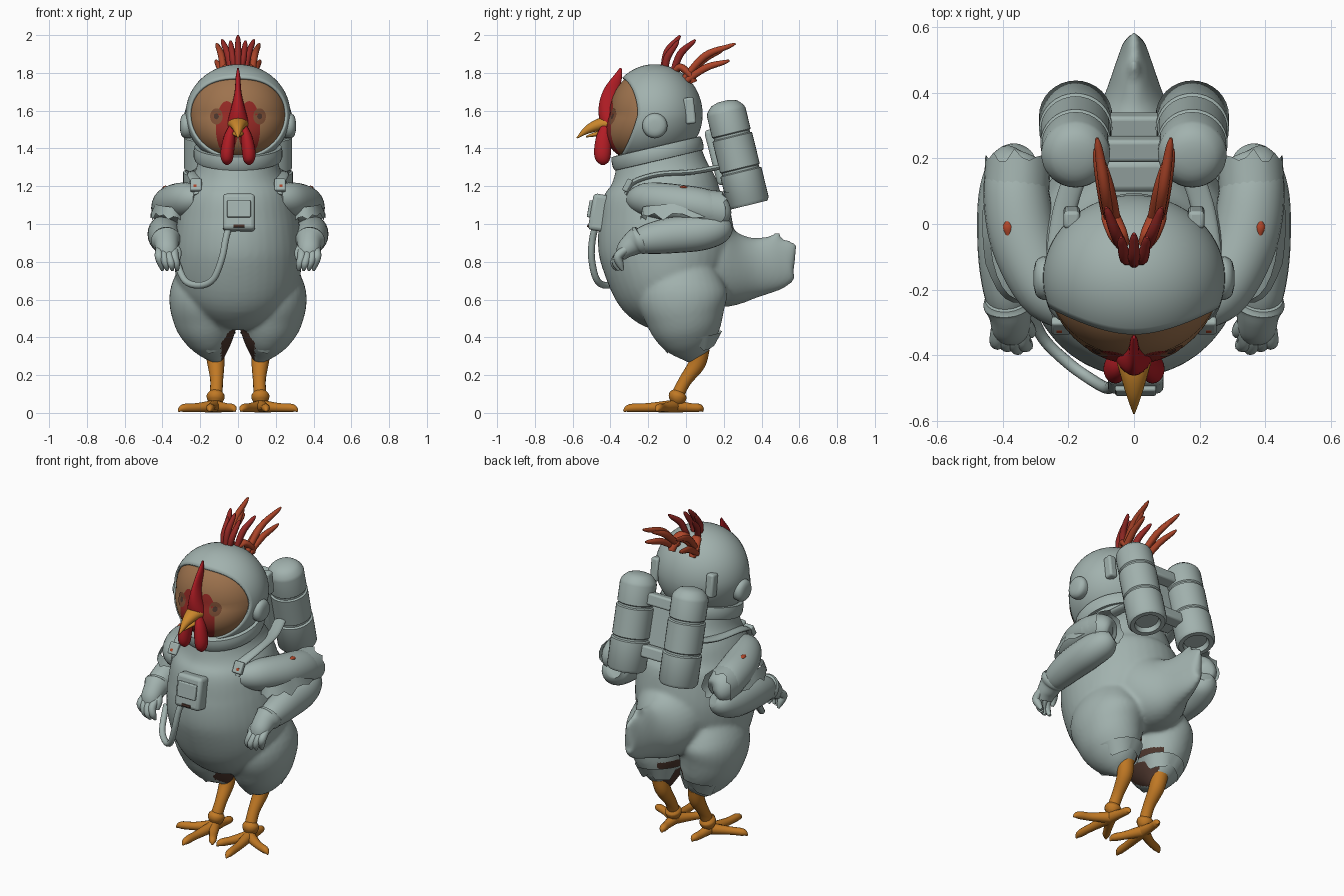
import bpy, bmesh, math, random
from mathutils import Vector, Matrix

if "Cube" in bpy.data.objects:
    bpy.data.objects.remove(bpy.data.objects["Cube"])

random.seed(4)
X, Y = Vector((1, 0, 0)), Vector((0, 1, 0))


def mat(name, r, g, b):
    m = bpy.data.materials.new(name)
    m.diffuse_color = (r, g, b, 1)
    m.use_nodes = True
    m.node_tree.nodes["Principled BSDF"].inputs["Base Color"].default_value = m.diffuse_color
    return m


SUIT = mat("suit grey", .36, .445, .425)
VISOR = mat("visor brown", .34, .17, .075)
RED = mat("comb red", .44, .012, .018)
FACE = mat("face red", .30, .022, .018)
ORANGE = mat("leg orange", .53, .19, .018)
BEAK = mat("beak orange", .60, .245, .025)
RUST = mat("feather rust", .42, .06, .022)
DARK = mat("lining brown", .07, .035, .025)
EYE = mat("eye brown", .2, .075, .035)


def finish(name, bm, material, mirror=False, bevel=0):
    bmesh.ops.recalc_face_normals(bm, faces=bm.faces)
    me = bpy.data.meshes.new(name)
    bm.to_mesh(me)
    bm.free()
    me.materials.append(material)
    ob = bpy.data.objects.new(name, me)
    bpy.context.collection.objects.link(ob)
    if bevel:
        b = ob.modifiers.new("bevel", 'BEVEL')
        b.width, b.segments = bevel, 3
    if mirror:
        ob.modifiers.new("mirror", 'MIRROR').use_mirror_merge = False
    bpy.ops.object.select_all(action='DESELECT')
    ob.select_set(True)
    bpy.context.view_layer.objects.active = ob
    bpy.ops.object.shade_smooth_by_angle(angle=math.radians(42))
    return ob


def tube(bm, rows, n=24, steps=5, ref=X, axis=None):
    """Skin elliptical rings along a path; each row is x, y, z, radius_u[, radius_v]."""
    k = [Vector(tuple(r) + ((r[3],) if len(r) == 4 else ())) for r in rows]
    path = []
    for i in range(len(k) - 1):
        a, b, c, d = k[max(i - 1, 0)], k[i], k[i + 1], k[min(i + 2, len(k) - 1)]
        for j in range(steps):
            t = j / steps
            path.append(b + (c - a) * (t * .5) + (a * 2 - b * 5 + c * 4 - d) * (t * t * .5)
                        + (b * 3 - a - c * 3 + d) * (t ** 3 * .5))
    path.append(k[-1])
    rings = []
    for i, p in enumerate(path):
        q, r = path[min(i + 1, len(path) - 1)], path[max(i - 1, 0)]
        t = (axis or Vector(q[:3]) - Vector(r[:3])).normalized()
        u = (ref - t * ref.dot(t)).normalized()
        v = t.cross(u)
        ru, rv = max(p[3], .002), max(p[4], .002)
        rings.append([bm.verts.new(Vector(p[:3]) + u * ru * math.cos(a) + v * rv * math.sin(a))
                      for a in (math.tau * m / n for m in range(n))])
    for a, b in zip(rings, rings[1:]):
        for m in range(n):
            bm.faces.new((a[m], a[(m + 1) % n], b[(m + 1) % n], b[m]))
    bm.faces.new(rings[0][::-1])
    bm.faces.new(rings[-1])


def part(name, paths, material, mirror=False, **kw):
    bm = bmesh.new()
    for p in paths:
        tube(bm, p, **kw)
    return finish(name, bm, material, mirror)


def box(name, c, size, material, rx=0, mirror=False, bevel=.012):
    bm = bmesh.new()
    bmesh.ops.create_cube(bm, size=1, matrix=Matrix.Translation(c) @ Matrix.Rotation(rx, 4, 'X')
                          @ Matrix.Diagonal((*size, 1)))
    return finish(name, bm, material, mirror, bevel)


def hem(name, c, d, r0, r1, length, jag, n=26):
    """Torn fabric edge: a flared strip with a random lower rim."""
    bm = bmesh.new()
    c, d = Vector(c), Vector(d).normalized()
    u = (X - d * X.dot(d)).normalized()
    v = d.cross(u)
    a, b = [], []
    for m in range(n):
        e = u * math.cos(math.tau * m / n)
        f = v * math.sin(math.tau * m / n)
        a.append(bm.verts.new(c + e * r0[0] + f * r0[1]))
        b.append(bm.verts.new(c + e * r1[0] + f * r1[1] + d * (length + random.uniform(-jag, jag))))
    for m in range(n):
        bm.faces.new((a[m], a[(m + 1) % n], b[(m + 1) % n], b[m]))
    return finish(name, bm, SUIT, True)


# Body: torso, tail and thighs fused into one skin
bm = bmesh.new()
tube(bm, [(0, -.14, 1.42, .2, .21), (0, -.13, 1.3, .22, .245), (0, -.12, 1.2, .27, .29),
          (0, -.12, 1.1, .305, .33), (0, -.11, 1.0, .325, .355), (0, -.1, .85, .338, .36),
          (0, -.085, .7, .325, .315), (0, -.05, .6, .27, .25), (0, 0, .52, .16, .15)], n=40)
tube(bm, [(0, 0, .84, .27, .24), (0, .2, .77, .2, .215), (0, .36, .77, .105, .16),
          (0, .49, .80, .055, .14), (0, .555, .82, .03, .1), (0, .58, .82, .01, .06)], n=32)
tube(bm, [(0, .42, .86, .04, .04), (0, .47, .92, .025, .03), (0, .5, .955, .008, .01)], n=12)
for s in (1, -1):
    tube(bm, [(s * .16, -.02, .77, .14, .18), (s * .18, -.02, .63, .182, .24),
              (s * .17, -.005, .51, .175, .21), (s * .15, .015, .42, .145, .175),
              (s * .132, .035, .35, .1, .125), (s * .12, .05, .3, .055, .065),
              (s * .12, .06, .28, .03, .035)], n=32)
body = finish("suit_body", bm, SUIT)
r = body.modifiers.new("fuse", 'REMESH')
r.mode, r.voxel_size = 'VOXEL', .013
sm = body.modifiers.new("soften", 'SMOOTH')
sm.factor, sm.iterations = .5, 6
for mod in ("fuse", "soften"):
    bpy.ops.object.modifier_apply(modifier=mod)
body.data.materials.clear()
body.data.materials.append(SUIT)
body.data.materials.append(DARK)
for f in body.data.polygons:      # dark lining between the legs
    x, y, z = f.center
    f.material_index = int(abs(x) < .09 and z < .47 and -.12 < y < .2 and x * f.normal.x <= .002)
    f.use_smooth = True
hem("trouser_hem", (.152, .02, .41), (-.12, .13, -1), (.142, .172), (.105, .13), .06, .025)

# Legs and feet
part("leg", [[(.125, .075, .34, .05), (.117, .058, .26, .045), (.113, -.005, .17, .034),
              (.117, -.045, .09, .034), (.12, -.055, .03, .03)],
             [(.117, -.035, .115, .03), (.118, -.042, .095, .047), (.119, -.048, .07, .044),
              (.12, -.055, .05, .03)]], ORANGE, True, n=16)
toes = [((.14, -.2), (.15, -.33)), ((.215, -.115), (.315, -.155)),
        ((.065, -.15), (.015, -.23)), ((.115, .02), (.105, .09))]
part("toe", [[(.12, -.06, .036, .034), (*m, .028, .024),
              ((m[0] + 3 * e[0]) / 4, (m[1] + 3 * e[1]) / 4, .025, .021),
              (*e, .008, .004)] for m, e in toes], ORANGE, True, n=12, ref=Vector((0, 0, 1)))

# Helmet: an egg with a front opening, visor inside
C, R = Vector((0, -.165, 1.58)), Vector((.272, .247, .26))


def egg(nx, ny, nz, s=1):
    p = C + Vector((nx * R.x, ny * R.y, nz * R.z)) * s
    p.y -= .4 * max(0, -nz) * R.z * (1 - ny) / 2
    return p


def egg_shell(name, material, s, rim, n=56, m=24):
    bm = bmesh.new()
    rings = []
    for j in range(m):
        ring = []
        for i in range(n):
            p = math.tau * i / n
            side, up = math.cos(p) ** 2, math.sin(p)
            a0 = math.radians(69 * side + (47 if up > 0 else 61) * (1 - side)) if rim else .02
            a = a0 + (math.pi - .02 - a0) * j / (m - 1)
            ring.append(bm.verts.new(egg(math.sin(a) * math.cos(p), -math.cos(a), math.sin(a) * up, s)))
        rings.append(ring)
    for a, b in zip(rings, rings[1:]):
        for i in range(n):
            bm.faces.new((a[i], a[(i + 1) % n], b[(i + 1) % n], b[i]))
    bm.faces.new(rings[-1])
    if not rim:
        bm.faces.new(rings[0])
    return finish(name, bm, material)


shell = egg_shell("helmet", SUIT, 1.0, True)
so = shell.modifiers.new("thickness", 'SOLIDIFY')
so.thickness, so.offset = .012, 0
egg_shell("visor", VISOR, .97, False)


def face_patch(name, cx, cz, rx, rz, s, material):
    bm = bmesh.new()
    rings = []
    for k in range(1, 7):
        ring = []
        for i in range(24):
            a = math.tau * i / 24
            nx = (cx + rx * k / 6 * math.cos(a)) / (R.x * .965)
            nz = (cz - C.z + rz * k / 6 * math.sin(a)) / (R.z * .965)
            ring.append(bm.verts.new(egg(nx, -math.sqrt(max(0, 1 - nx * nx - nz * nz)), nz, s)))
        rings.append(ring)
    bm.faces.new(rings[0])
    for a, b in zip(rings, rings[1:]):
        for i in range(24):
            bm.faces.new((a[i], a[(i + 1) % 24], b[(i + 1) % 24], b[i]))
    return finish(name, bm, material, True)


face_patch("face_skin", .058, 1.51, .058, .14, .978, FACE)
face_patch("eye_ring", .112, 1.57, .033, .042, .984, EYE)
face_patch("eye", .112, 1.57, .013, .015, .99, DARK)

# Comb, wattles and beak
part("comb", [[(0, -.385, 1.47, .06, .035), (0, -.405, 1.54, .055, .05), (0, -.41, 1.62, .035, .052),
               (0, -.395, 1.70, .018, .042), (0, -.36, 1.78, .012, .022), (0, -.345, 1.825, .004, .006)]],
     RED, n=20)
part("wattle", [[(.03, -.42, 1.52, .015, .025), (.045, -.435, 1.46, .03, .04), (.057, -.442, 1.38, .036, .045),
                 (.058, -.44, 1.335, .028, .035), (.058, -.44, 1.313, .008, .01)]], RED, True, n=20)
part("beak", [[(0, -.39, 1.53, .062, .04), (0, -.45, 1.528, .045, .034), (0, -.52, 1.5, .024, .022),
               (0, -.578, 1.455, .003)],
              [(0, -.39, 1.475, .045, .02), (0, -.46, 1.478, .03, .015), (0, -.53, 1.462, .004)]], BEAK, n=20)

# Crest feathers: long swept pairs and a short upright tuft
long = [[(.07, -.01, 1.77), (.088, .1, 1.89), (.113, .262, 1.955)],
        [(.075, -.01, 1.75), (.095, .1, 1.825), (.118, .23, 1.865)],
        [(.055, .0, 1.78), (.075, .1, 1.875), (.1, .2, 1.925)]]
short = [[(.035, -.07, 1.80), (.055, -.03, 1.9), (.085, .05, 1.975)],
         [(.015, -.11, 1.81), (.028, -.1, 1.88), (.04, -.04, 1.97)],
         [(0, -.12, 1.81), (0, -.1, 1.91), (0, -.03, 1.998)]]
for name, group, m in (("crest_feather_long", long, RUST), ("crest_feather_short", short, FACE)):
    part(name, [[(*a, .017), (*b, .018, .02), (*(Vector(b) * .25 + Vector(c) * .75), .013), (*c, .005)]
                for a, b, c in group], m, True, n=10)
part("crest_root", [[(.03, -.07, 1.8, .02), (.05, -.03, 1.83, .03, .02), (.07, .02, 1.79, .03, .02),
                     (.07, .04, 1.75, .02)]], RUST, True, n=16)

# Helmet collar, ear cups and side plates
bm = bmesh.new()
M = Matrix.Translation((0, -.15, 1.37)) @ Matrix.Rotation(.23, 4, 'X')
tube(bm, [(*(M @ Vector((0, 0, z))), a, a + .012) for z, a in
          ((-.035, .2), (-.033, .228), (-.015, .235), (.02, .235), (.04, .23), (.042, .2))], n=48, steps=1)
finish("helmet_collar", bm, SUIT)
part("ear_cup", [[(.21, -.165, 1.52, .055), (.265, -.165, 1.52, .066), (.285, -.165, 1.52, .064),
                  (.3, -.165, 1.52, .05), (.306, -.165, 1.52, .025)]], SUIT, True, steps=2, ref=Y)
box("helmet_side_plate", (.19, .02, 1.6), (.05, .055, .14), SUIT, .12, True)

# Arms: torn sleeve, forearm and glove
part("upper_sleeve", [[(.2, -.27, 1.13, .06), (.27, -.2, 1.13, .09), (.335, -.05, 1.11, .103, .1),
                       (.36, .1, 1.085, .1, .1), (.36, .19, 1.05, .08), (.35, .215, 1.04, .03)]], SUIT, True)
hem("sleeve_tear", (.36, .08, 1.085), (-.05, 1, -.15), (.1, .1), (.1, .105), .12, .025)
hem("sleeve_flap", (.35, -.02, 1.1), (.1, .05, -1), (.09, .21), (.108, .225), .06, .025)
part("forearm", [[(.34, .22, 1.0, .04), (.36, .18, .98, .08), (.385, .08, .955, .09, .095),
                  (.39, -.08, .94, .087, .095), (.385, -.2, .92, .076, .08), (.38, -.26, .905, .06)]], SUIT, True)
part("glove", [[(.385, -.225, .93, .07), (.382, -.245, .915, .078), (.378, -.275, .9, .066),
                (.375, -.32, .865, .058, .05), (.368, -.345, .83, .045, .03)]], SUIT, True)
part("finger", [[(x, -.32, .865, .022), (x + .003, -.36, .83, .023), (x - .008, -.37 + d, .79, .02),
                 (x - .015, -.355 + d, .755, .008)]
                for x, d in ((.335, 0), (.362, -.01), (.39, 0), (.415, .02))], SUIT, True, n=12)
part("thumb", [[(.345, -.29, .89, .024), (.32, -.325, .85, .022), (.315, -.34, .81, .009)]], SUIT, True, n=12)
part("skin_spot", [[(.383, -.035, 1.193, .007, .005), (.384, -.01, 1.193, .016, .01),
                    (.383, .012, 1.188, .007, .005)]], RUST, True, n=12)

# Harness straps and buckles
part("shoulder_strap", [[(.2, -.315, 1.16, .035, .012), (.215, -.28, 1.22, .035, .014),
                         (.235, -.15, 1.262, .035, .014), (.215, .03, 1.275, .035, .014),
                         (.17, .17, 1.3, .035, .014)]], SUIT, True, n=16)
box("strap_buckle", (.222, -.31, 1.205), (.06, .03, .07), SUIT, -.5, True, .008)
box("buckle_insert", (.228, -.325, 1.2), (.02, .01, .018), RUST, -.5, True, .003)

# Chest box and hose
box("chest_box", (.005, -.46, 1.06), (.17, .09, .195), SUIT, -.17, bevel=.02)
box("chest_box_lid", (.005, -.508, 1.08), (.125, .02, .09), SUIT, -.17, bevel=.006)
box("chest_box_slot", (.005, -.517, .99), (.06, .012, .015), DARK, -.17, bevel=.003)
part("chest_hose", [[(-.045, -.475, 1.0, .018), (-.065, -.495, .92, .018), (-.085, -.5, .82, .018),
                     (-.13, -.475, .71, .018), (-.2, -.425, .675, .018), (-.28, -.345, .7, .018),
                     (-.325, -.24, .8, .018)]], SUIT, n=14, ref=Y)

# Air tanks and brackets
top, low = Vector((.178, .2, 1.645)), Vector((.178, .333, 1.1))
prof = [(-.01, .03), (0, .05), (.012, .07), (.035, .084), (.07, .1), (.1, .105), (.3, .105), (.31, .098),
        (.33, .098), (.34, .108), (.64, .108), (.65, .101), (.67, .101), (.68, .112), (.97, .112), (1, .1),
        (1, .075), (.95, .065)]
part("air_tank", [[(*top.lerp(low, s), q) for s, q in prof]], SUIT, True, n=32, steps=1, axis=low - top)
for t in (.22, .76):
    p = top.lerp(low, t)
    box("tank_bracket", (0, p.y, p.z), (.22, .07, .07), SUIT, .25)
box("tank_backplate", (0, .18, 1.36), (.22, .1, .3), SUIT, .25, bevel=.02)
